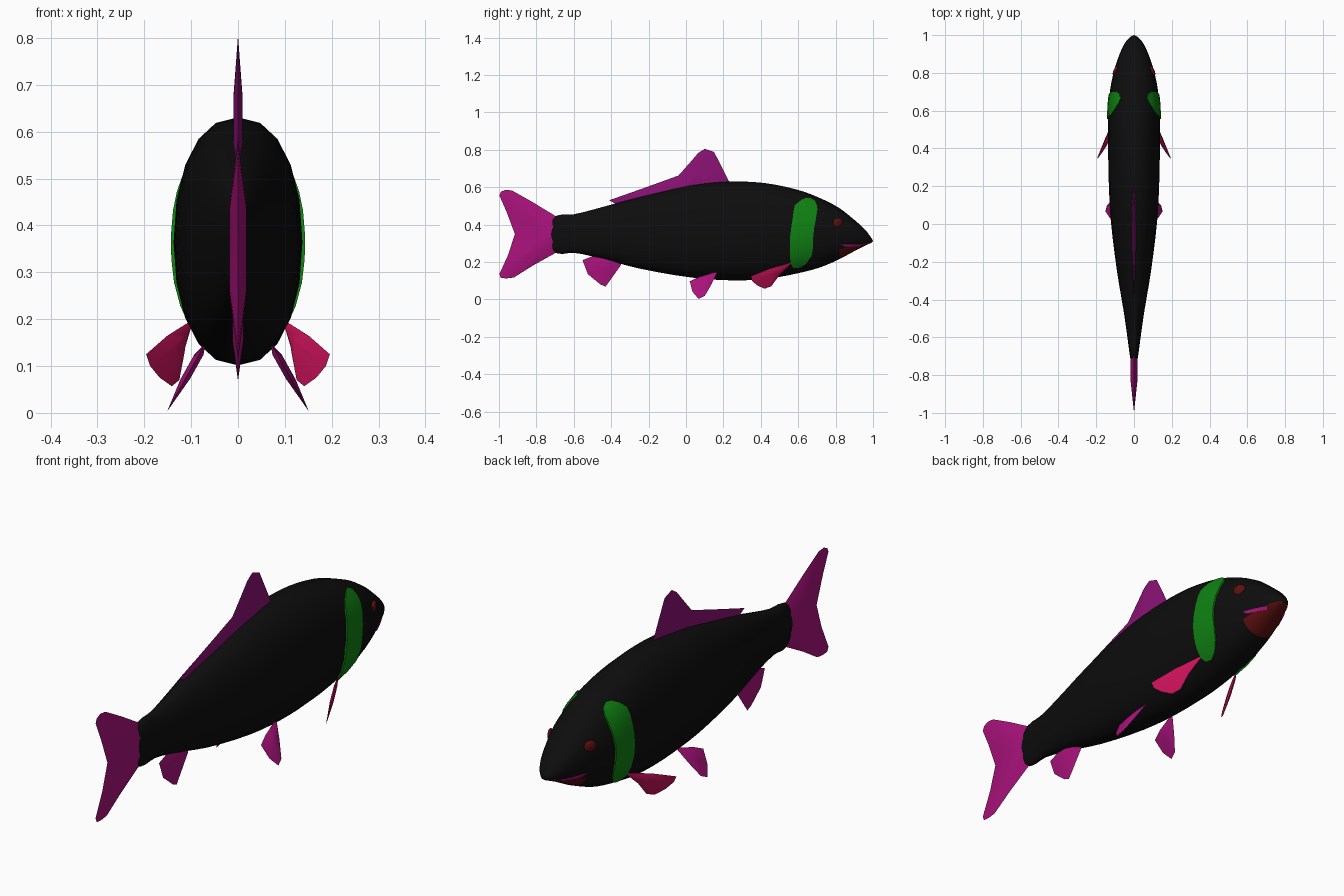
import bpy, bmesh, math

default = bpy.data.objects.get("Cube")
if default:
    bpy.data.objects.remove(default, do_unlink=True)


def material(name, rgb):
    mat = bpy.data.materials.new(name)
    mat.use_nodes = True
    colour = (*rgb, 1)
    mat.diffuse_color = colour
    mat.node_tree.nodes["Principled BSDF"].inputs["Base Color"].default_value = colour
    return mat


black = material("body black", (.004, .004, .004))
green = material("gill green", (.005, .22, .006))
dark_red = material("mouth dark red", (.11, .005, .005))
magenta = material("fin magenta", (.4, .006, .2))
purple = material("dorsal purple", (.26, .006, .18))
crimson = material("pectoral crimson", (.58, .006, .1))


def finish(name, bm, mats, angle=40):
    bmesh.ops.recalc_face_normals(bm, faces=bm.faces)
    mesh = bpy.data.meshes.new(name)
    bm.to_mesh(mesh)
    bm.free()
    obj = bpy.data.objects.new(name, mesh)
    bpy.context.collection.objects.link(obj)
    for mat in mats:
        mesh.materials.append(mat)
    bpy.ops.object.select_all(action='DESELECT')
    obj.select_set(True)
    bpy.context.view_layer.objects.active = obj
    bpy.ops.object.shade_smooth_by_angle(angle=math.radians(angle))
    return obj


# Body stations: y, top, bottom, half width
STATIONS = [
    (-.74, .40, .30, .015), (-.69, .448, .246, .023), (-.6, .455, .249, .035),
    (-.46, .49, .22, .055), (-.25, .547, .165, .09), (.02, .61, .118, .123),
    (.23, .63, .102, .134), (.42, .622, .108, .137), (.6, .585, .14, .136),
    (.72, .54, .172, .125), (.82, .488, .215, .103), (.9, .425, .258, .076),
    (.96, .37, .288, .047), (.99, .33, .302, .02)]
POWER = .9


def section(y):
    """Smoothly interpolated top, bottom and half width."""
    n = len(STATIONS)
    i = max(k for k in range(n - 1) if STATIONS[k][0] <= y or k == 0)
    p, q = STATIONS[i], STATIONS[i + 1]
    before, after = STATIONS[max(i - 1, 0)], STATIONS[min(i + 2, n - 1)]
    span = q[0] - p[0]
    t = min(max((y - p[0]) / span, 0), 1)
    out = []
    for k in (1, 2, 3):
        m0 = (q[k] - before[k]) / (q[0] - before[0]) * span
        m1 = (after[k] - p[k]) / (after[0] - p[0]) * span
        out.append((2*t**3 - 3*t*t + 1) * p[k] + (t**3 - 2*t*t + t) * m0
                   + (3*t*t - 2*t**3) * q[k] + (t**3 - t*t) * m1)
    return out


def soft(v):
    return math.copysign(abs(v) ** POWER, v)


def skin(y, angle, lift=0):
    top, bottom, width = section(y)
    mid, half = (top + bottom) / 2, (top - bottom) / 2
    return ((width + lift) * soft(math.sin(angle)), y,
            mid + (half + lift) * soft(math.cos(angle)))


# Lofted body with a coloured chin
SIDES = 20
bm = bmesh.new()
ys = []
for p, q in zip(STATIONS, STATIONS[1:]):
    ys += [p[0] + (q[0] - p[0]) * k / 3 for k in range(3)]
ys.append(STATIONS[-1][0])
rings = [[bm.verts.new(skin(y, math.tau * k / SIDES)) for k in range(SIDES)] for y in ys]
for a, b in zip(rings, rings[1:]):
    for k in range(SIDES):
        j = (k + 1) % SIDES
        face = bm.faces.new((a[k], a[j], b[j], b[k]))
        low = math.cos(math.tau * (k + .5) / SIDES) < -.7
        if low and face.calc_center_median().y > .82:
            face.material_index = 1
bm.faces.new(rings[0])
nose = bm.verts.new((0, 1, .312))
for k in range(SIDES):
    bm.faces.new((rings[-1][k], rings[-1][(k + 1) % SIDES], nose))
finish("body", bm, [black, dark_red], 60)


def skin_patch(name, rows, mat, side, lift=.006, columns=5):
    """Thin plate hugging the body; rows give height, rear y and front y."""
    bm = bmesh.new()
    layers = []
    for depth in (lift, -.002):
        grid = []
        for z, rear, fore in rows:
            line = []
            for c in range(columns):
                y = rear + (fore - rear) * c / (columns - 1)
                top, bottom, _ = section(y)
                ratio = (z - (top + bottom) / 2) / ((top - bottom) / 2)
                ratio = max(-1, min(1, ratio))
                angle = math.acos(math.copysign(abs(ratio) ** (1 / POWER), ratio))
                x, y, h = skin(y, angle, depth)
                line.append(bm.verts.new((side * x, y, h)))
            grid.append(line)
        layers.append(grid)
        for a, b in zip(grid, grid[1:]):
            for c in range(columns - 1):
                bm.faces.new((a[c], a[c + 1], b[c + 1], b[c]))
    # Close the rim between outer and inner skins
    loops = []
    for g in layers:
        loops.append(g[0] + [r[-1] for r in g[1:-1]] + g[-1][::-1]
                     + [r[0] for r in g[-2:0:-1]])
    outer, inner = loops
    for k in range(len(outer)):
        j = (k + 1) % len(outer)
        bm.faces.new((outer[k], outer[j], inner[j], inner[k]))
    finish(name, bm, [mat], 35)


GILL = [(.17, .575, .605), (.19, .56, .64), (.23, .556, .67), (.28, .555, .68),
        (.33, .556, .68), (.38, .562, .685), (.43, .57, .695), (.47, .575, .702),
        (.5, .582, .702), (.525, .61, .69), (.54, .64, .665)]
LIP = [(.284, .85, .93), (.296, .83, .94)]


def fin(name, outline, root, thickness, mat, plane=(0, 0, 0), side=1, core=.35):
    """Blade with a thick core near its root and sharp edges; x = a + b*y + c*z."""
    a, b, c = plane
    bm = bmesh.new()

    def ring(scale, offset):
        verts = []
        for y, z in outline:
            y = root[0] + (y - root[0]) * scale
            z = root[1] + (z - root[1]) * scale
            verts.append(bm.verts.new((side * (a + b * y + c * z + offset), y, z)))
        return verts

    rim = ring(1, 0)
    for sign in (-1, 1):
        inner = ring(core, sign * thickness)
        for k in range(len(rim)):
            j = (k + 1) % len(rim)
            bm.faces.new((rim[k], rim[j], inner[j], inner[k]))
        bm.faces.new(inner)
    finish(name, bm, [mat], 50)


# Fins on the centre line
fin("tail_fin", [(-.64, .43), (-.70, .447), (-.82, .52), (-.93, .582), (-.965, .586),
                 (-.99, .575), (-.998, .555), (-.96, .47), (-.915, .35), (-.95, .24),
                 (-.998, .135), (-.99, .115), (-.96, .112), (-.92, .117), (-.82, .18),
                 (-.70, .247), (-.64, .27)], (-.72, .35), .018, magenta, core=.4)
fin("dorsal_fin", [(-.34, .49), (-.41, .53), (-.24, .59), (-.04, .662), (.02, .73),
                   (.065, .782), (.10, .805), (.15, .788), (.19, .71), (.235, .62),
                   (.1, .56), (-.1, .54)], (.03, .6), .01, purple)
fin("anal_fin", [(-.34, .22), (-.35, .18), (-.43, .068), (-.458, .08), (-.525, .135),
                 (-.553, .21), (-.45, .25)], (-.44, .2), .012, magenta)

# Paired parts
for side, label in ((1, "left"), (-1, "right")):
    fin(label + "_pelvic_fin", [(.17, .15), (.136, .08), (.1, .018), (.067, .003),
                                (.035, .04), (.02, .097), (.07, .12)],
        (.11, .11), .01, magenta, (.153, 0, -.56), side)
    fin(label + "_pectoral_fin", [(.57, .2), (.5, .13), (.456, .07), (.42, .057),
                                  (.38, .075), (.352, .1), (.347, .125), (.45, .165)],
        (.5, .155), .008, crimson, (.352, -.533, .232), side)
    skin_patch(label + "_gill_cover", GILL, green, side)
    skin_patch(label + "_lip", LIP, magenta, side, .003)
    # Flattened eye set into the head
    bm = bmesh.new()
    bmesh.ops.create_uvsphere(bm, u_segments=16, v_segments=10, radius=.026)
    x, y, z = skin(.812, math.radians(72))
    for v in bm.verts:
        v.co = (side * (x - .003) + v.co.x * .45 - side * .4 * v.co.y,
                y + v.co.y, .41 + v.co.z)
    finish(label + "_eye", bm, [dark_red])
